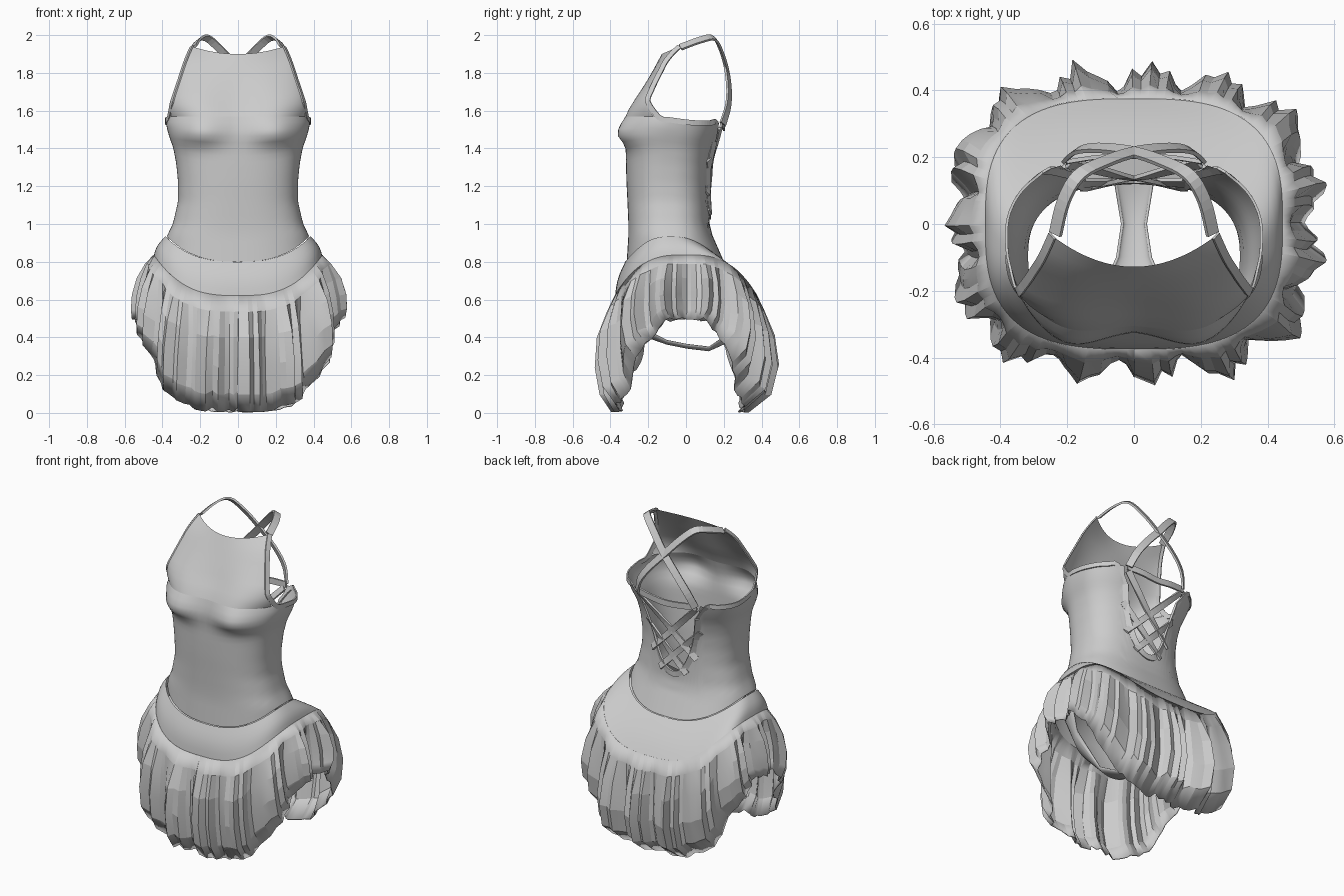
import bpy, random
from math import sin, asin, cos, pi, exp, radians, sqrt, hypot
from mathutils import Vector

if "Cube" in bpy.data.objects:
    bpy.data.objects.remove(bpy.data.objects["Cube"])

random.seed(4)


def lerp(a, b, t):
    return a + (b - a) * t


def table(rows, k):
    """Linear interpolation in rows of (key, values...)."""
    if k <= rows[0][0]:
        return rows[0][1:]
    for a, b in zip(rows, rows[1:]):
        if k <= b[0]:
            t = (k - a[0]) / (b[0] - a[0])
            return [lerp(p, q, t) for p, q in zip(a[1:], b[1:])]
    return rows[-1][1:]


def grid(name, rows, closed=False, smooth=30, thick=0.0):
    """Skin rows of points into a sheet (smooth=0 keeps it flat)."""
    n = len(rows[0])
    verts = [tuple(p) for r in rows for p in r]
    faces = []
    for k in range(len(rows) - 1):
        for i in range(n if closed else n - 1):
            j = (i + 1) % n
            faces.append((k * n + i, k * n + j, k * n + n + j, k * n + n + i))
    me = bpy.data.meshes.new(name)
    me.from_pydata(verts, [], faces)
    ob = bpy.data.objects.new(name, me)
    bpy.context.collection.objects.link(ob)
    if thick:
        m = ob.modifiers.new("thickness", 'SOLIDIFY')
        m.thickness = thick
        m.offset = 0
    if smooth:
        bpy.ops.object.select_all(action='DESELECT')
        ob.select_set(True)
        bpy.context.view_layer.objects.active = ob
        bpy.ops.object.shade_smooth_by_angle(angle=radians(smooth))
    return ob


def oval(th, hx, yf, yb, e=0.8):
    """Squarish oval, angle 0 at the front (-y)."""
    s, c = sin(th), cos(th)
    sx = abs(s) ** e * (1 if s > 0 else -1)
    cy = abs(c) ** e * (1 if c > 0 else -1)
    yc = (yf + yb) / 2
    return hx * sx, yc - cy * (yb - yf) / 2


# ---- body surface: height, half width, front y, back y
BODY = [(0.78, .405, -.315, .21), (0.94, .375, -.305, .14), (1.0, .345, -.305, .125),
        (1.12, .317, -.31, .12), (1.22, .317, -.315, .12), (1.32, .327, -.318, .13),
        (1.40, .342, -.318, .15), (1.48, .37, -.318, .185), (1.54, .383, -.308, .205),
        (1.60, .37, -.295, .215)]


def body(th, z, off=0.0):
    hx, yf, yb = table(BODY, z)
    x, y = oval(th, hx + off, yf - off, yb + off)
    if cos(th) > 0:  # bust, fuller above than below
        dz = (z - 1.48) / (.11 if z > 1.48 else .06)
        y -= .068 * cos(th) ** .3 * exp(-((abs(x) - .21) / .14) ** 2 - dz * dz)
    return Vector((x, y, z))


def waist_z(th):
    return .80 + .135 * sin(th) ** 2


def rim_z(th):
    d = abs(th if th <= pi else 2 * pi - th)
    z = 1.57 - .035 * min(1, max(0, (d - 1.18) / .6))
    x = body(th, 1.45)[0] / .19
    if d > pi / 2 and abs(x) < 1:  # open back
        z = min(z, 1.04 + .48 * (1 - sqrt(1 - x * x)))
    return z


# ---- bodice tube
N, A = 96, 18
angles = [2 * pi * i / N for i in range(N)]
rows = [[body(t, lerp(waist_z(t), rim_z(t), v / 22)) for t in angles] for v in range(23)]
grid("bodice", rows, True, 60)

# ---- chest panel: height, half width, front y, edge y
base = [body(2 * pi * i / N, 1.57) for i in range(-A, A + 1)]
x0, f0, e0 = base[-1][0], base[A][1], base[-1][1]
CHEST = [(1.57, x0, f0, e0), (1.61, .359, -.287, -.195), (1.67, .343, -.25, -.20),
         (1.75, .316, -.208, -.165), (1.85, .274, -.155, -.10), (1.90, .245, -.128, -.035)]


def chest(p, z):
    w, f, e = table(CHEST, z)
    u = p[0] / x0
    rise = .04 * u * u * max(0, (z - 1.75) / .15)
    fade = max(0, (1.9 - z) / .33) ** 1.5  # the bust fades towards the neck
    y = lerp(e + (f - e) * (1 - u * u), p[1] + (f - f0) * (1 - u * u) + (e - e0) * u * u, fade)
    return Vector((w * u, y, z + rise))


levels = [1.57 + .33 * k / 10 for k in range(11)]
grid("chest_panel", [[chest(p, z) for p in base] for z in levels], False, 60)


# ---- flat ribbon straps
def ribbon(name, pts, width=.036, steps=4, thick=.012):
    pts = [Vector(p) for p in pts]
    P = [pts[0]] + pts + [pts[-1]]
    path = []
    for a, b, c, d in zip(P, P[1:], P[2:], P[3:]):
        for k in range(steps):
            t = k / steps
            path.append(.5 * (2 * b + (c - a) * t + (2 * a - 5 * b + 4 * c - d) * t * t
                              + (3 * b - a - 3 * c + d) * t ** 3))
    path.append(pts[-1])
    rows = []
    for i, p in enumerate(path):
        tan = path[min(i + 1, len(path) - 1)] - path[max(i - 1, 0)]
        nor = p - Vector((0, -.03, min(p.z, 1.62)))
        side = tan.cross(nor).normalized() * width / 2
        rows.append([p - side, p + side])
    return grid(name, rows, False, 0, thick)


def both(name, pts, width=.036, steps=4, thick=.012):
    for s, tag in ((1, "right"), (-1, "left")):
        ribbon(f"{name}_{tag}", [(p[0] * s, p[1], p[2]) for p in pts], width, steps, thick)


# armhole binding and crossed shoulder straps
edge = [chest(base[-1], z) for z in reversed(levels[2:])]
rim = [body(t, rim_z(t)) for t in angles[A + 2:42:3]]
both("armhole_binding", edge + rim, .028, 3, .008)
both("crossed_strap", [(.2, .195, 1.53), (.165, .222, 1.62), (.1, .228, 1.71), (0, .215, 1.82),
                       (-.09, .185, 1.92), (-.165, .145, 1.985), (-.21, .07, 1.972),
                       (-.235, -.03, 1.935)], .042)


# open back: binding and criss-cross laces
def back(x, z):
    r = min(1, (abs(x) / table(BODY, z)[0]) ** 1.25)
    return body(pi - (1 if x > 0 else -1) * asin(r), z, .006)


ribbon("back_opening_binding", [body(t, rim_z(t), .003) for t in angles[41:56]], .034, 2)
ribbon("back_band", [back(x, 1.53 - .02 * (1 - abs(x) / .2)) for x in (-.2, -.1, .001, .1, .2)])
LACES = [((.19, 1.51), (-.15, 1.16)), ((.18, 1.34), (-.09, 1.06))]
for k, (a, b) in enumerate(LACES):
    both(f"lace_{k + 1}", [back(lerp(a[0], b[0], t / 4), lerp(a[1], b[1], t / 4)) for t in range(5)],
         .036)

# ---- brief: centre (y, z), edge (x, y, z)
BRIEF = [(-.305, .80, .37, -.06, .92), (-.34, .66, .40, -.09, .78), (-.31, .52, .25, -.20, .61),
         (-.20, .40, .09, -.19, .43), (-.1, .365, .05, -.1, .385), (0, .345, .035, 0, .365),
         (.12, .33, .055, .12, .35), (.22, .375, .13, .21, .41), (.30, .52, .27, .19, .58),
         (.31, .66, .41, .04, .78), (.195, .80, .37, -.06, .93)]
rows = []
for cy, cz, ex, ey, ez in BRIEF:
    r = []
    for k in range(-8, 9):
        a = k / 8 * pi / 2
        q = 1 - cos(a)
        r.append((ex * sin(a), lerp(cy, ey, q), lerp(cz, ez, q)))
    rows.append(r)
grid("brief", rows, False, 40, .008)

# ---- pleated skirt: t, front, side, back radius, pleat strength
SKIRT = [(0, .375, .445, .375, 0), (.14, .415, .488, .41, .3), (.36, .465, .528, .455, .85),
         (.62, .475, .552, .475, 1), (.85, .45, .558, .44, .9), (1, .39, .555, .325, .6)]
FOLD = [.012, -.028, -.016, -.06, -.078, -.055, -.03, -.02]
PLEATS = 15
M = PLEATS * len(FOLD)
# evenly spaced steps along the oval
fine = [2 * pi * i / 3000 for i in range(3001)]
pos = [oval(a, .54, -.46, .46, .68) for a in fine]
run = [0]
for p, q in zip(pos, pos[1:]):
    run.append(run[-1] + hypot(q[0] - p[0], q[1] - p[1]))
arc = list(zip(run, fine))
sk = [table(arc, run[-1] * i / M + .06)[0] for i in range(M)]
jit = [random.uniform(-.012, .012) for _ in sk]


def skirt(i, t):
    th = sk[i] % (2 * pi)
    f, s, b, amp = table(SKIRT, t)
    x, y = oval(th, s, -f, b, .68)
    y -= (b - f) / 2 * sin(th) ** 2
    k = 1 + amp * (FOLD[i % len(FOLD)] + jit[i]) / sqrt(x * x + y * y)
    top = .62 + .215 * sin(th) ** 2
    hem = .005 + .49 * abs(sin(th)) ** 2.8 + max(0, jit[i]) * 2
    return Vector((x * k, y * k, lerp(top, hem, t)))


grid("pleated_skirt", [[skirt(i, r[0]) for i in range(M)] for r in SKIRT], True, 12, .006)

# smooth yoke between waist and pleats
rows = []
for v in range(6):
    t = v / 5
    r = []
    for i, th in enumerate(sk):
        p = body(th, waist_z(th), .008).lerp(skirt(i, 0), t)
        out = Vector((p.x, p.y, 0)).normalized() * .012 * sin(pi * t)
        r.append(p + out)
    rows.append(r)
grid("skirt_yoke", rows, True, 35)
